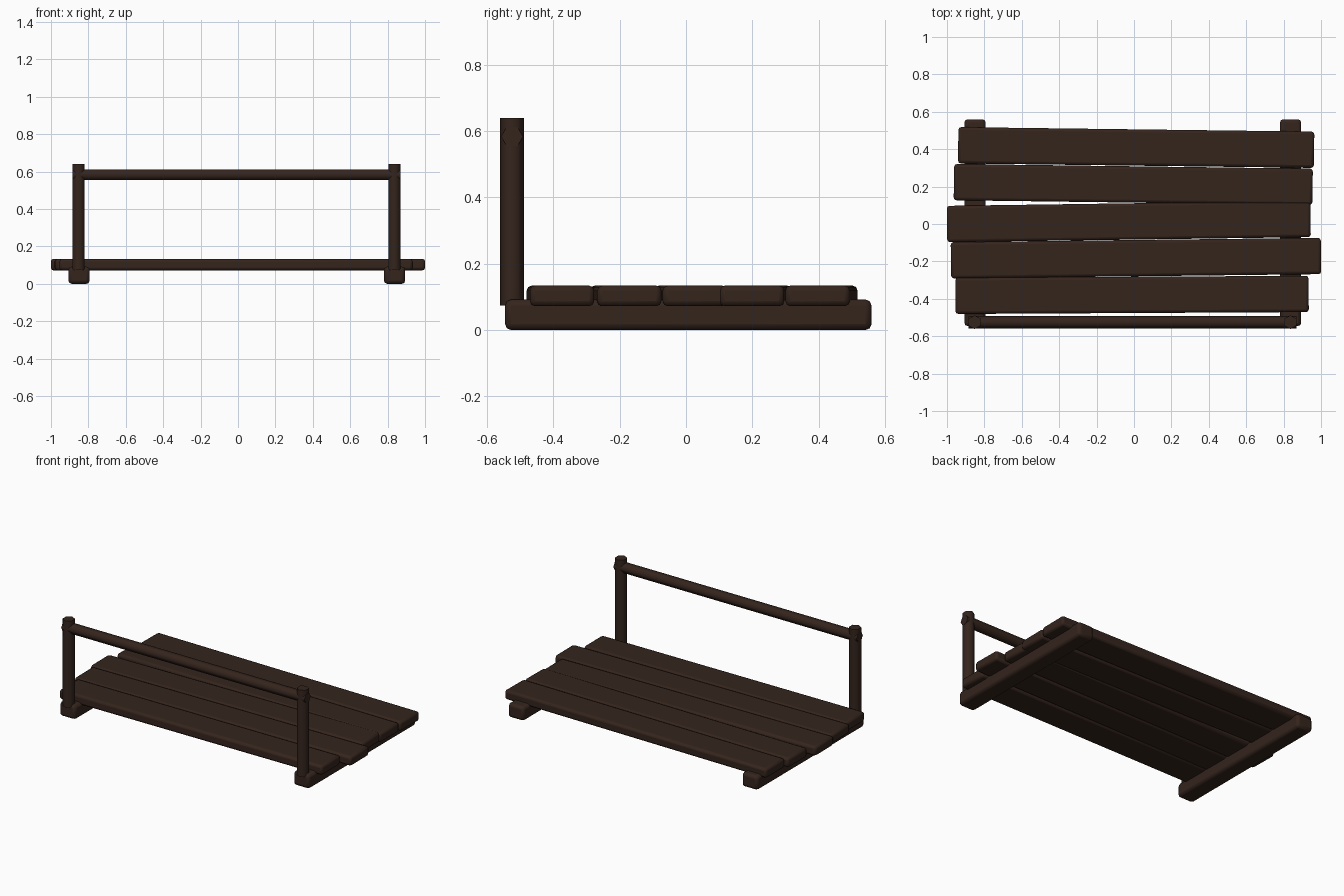
import bpy, math

if "Cube" in bpy.data.objects:
    bpy.data.objects.remove(bpy.data.objects["Cube"])

wood = bpy.data.materials.new("dark_wood")
wood.diffuse_color = (0.035, 0.018, 0.012, 1)
wood.use_nodes = True
wood.node_tree.nodes["Principled BSDF"].inputs["Base Color"].default_value = wood.diffuse_color


def finish(ob, name, bevel=0):
    ob.name = name
    ob.data.materials.append(wood)
    if bevel:
        m = ob.modifiers.new("bevel", 'BEVEL')
        m.width, m.segments = bevel, 2
    bpy.ops.object.shade_smooth_by_angle(angle=math.radians(62 if not bevel else 40))


def box(name, center, size, turn=0, bevel=0.015):
    bpy.ops.mesh.primitive_cube_add(size=1, location=center)
    ob = bpy.context.object
    ob.scale = size
    bpy.ops.object.transform_apply(location=False, rotation=False, scale=True)
    ob.rotation_euler.z = turn
    finish(ob, name, bevel)


def hex_bar(name, center, radius, length, rot):
    bpy.ops.mesh.primitive_cylinder_add(vertices=6, radius=radius, depth=length,
                                        location=center, rotation=rot)
    finish(bpy.context.object, name)


# Two bearers under the deck
for side, x in (("left", -0.85), ("right", 0.837)):
    box(side + "_bearer", (x, 0.007, 0.046), (0.114, 1.106, 0.092), bevel=0.018)

# Deck planks: x start, x end, centre y at left end, centre y at right end
planks = [(-0.94, 0.963, 0.421, 0.397),
          (-0.963, 0.955, 0.224, 0.199),
          (-1.0, 0.944, 0.0, 0.027),
          (-0.979, 1.0, -0.194, -0.171),
          (-0.955, 0.934, -0.384, -0.374)]
for i, (x0, x1, y0, y1) in enumerate(planks):
    box(f"deck_plank_{i + 1}", ((x0 + x1) / 2, (y0 + y1) / 2, 0.103),
        (x1 - x0, 0.194, 0.062), math.atan2(y1 - y0, x1 - x0))

# Hexagonal posts and the handrail passing through them
for side, x in (("left", -0.852), ("right", 0.836)):
    hex_bar(side + "_post", (x, -0.525, 0.357), 0.0365, 0.566, (0, 0, 0))
hex_bar("handrail", (-0.008, -0.525, 0.584), 0.033, 1.754, (0, math.pi / 2, 0))
# Turn the rail so its corners point front and back
rail = bpy.context.object
rail.rotation_euler = (0, math.pi / 2, 0)
